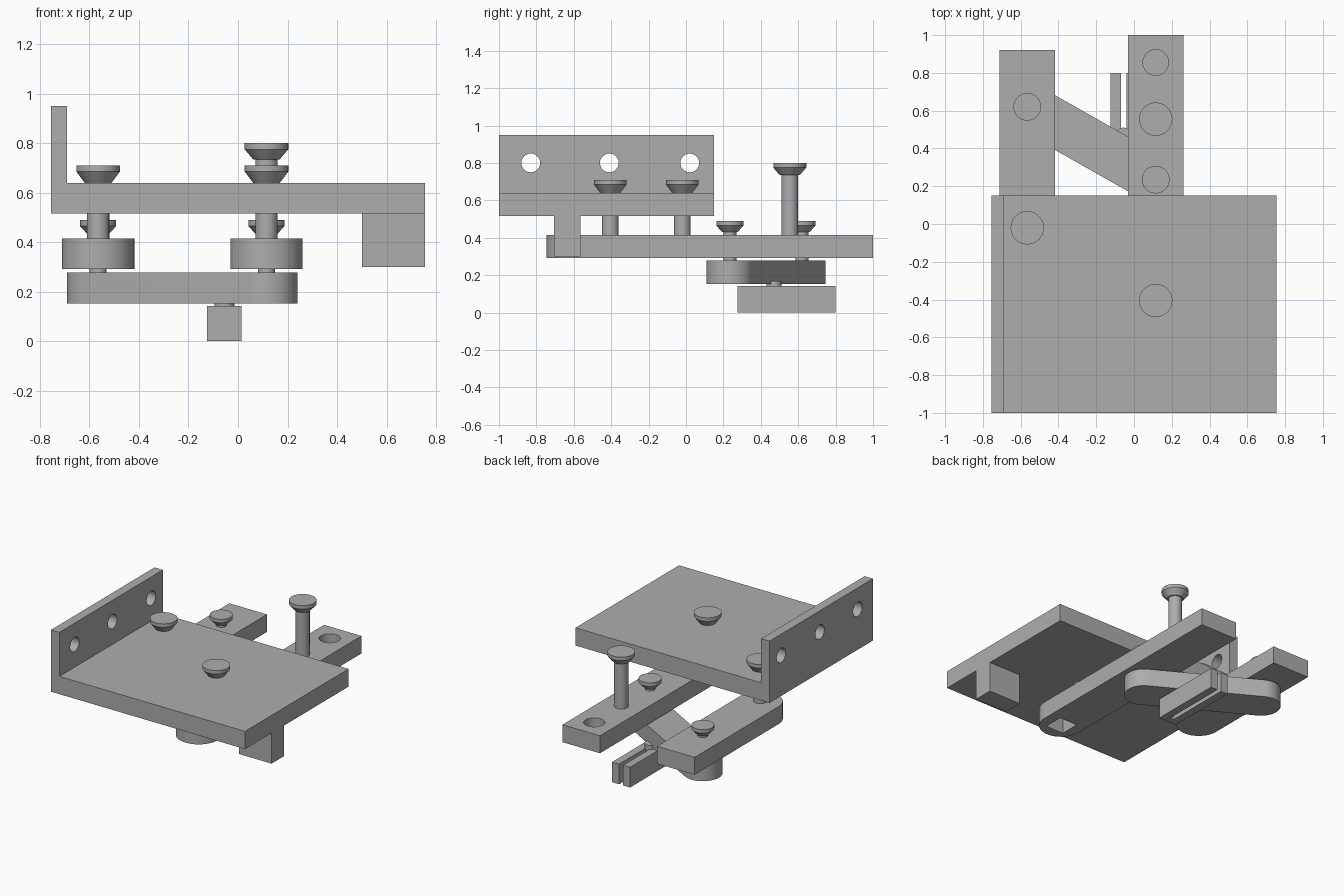
import bpy
import bmesh
from math import sin, cos, pi, atan2, hypot, radians
from mathutils import Matrix

if "Cube" in bpy.data.objects:
    bpy.data.objects.remove(bpy.data.objects["Cube"], do_unlink=True)

GREY = (0.42, 0.42, 0.42, 1)
metal = bpy.data.materials.new("plain_grey")
metal.use_nodes = True
metal.diffuse_color = GREY
metal.node_tree.nodes["Principled BSDF"].inputs["Base Color"].default_value = GREY


def finish(name, bm):
    bmesh.ops.recalc_face_normals(bm, faces=bm.faces)
    mesh = bpy.data.meshes.new(name)
    bm.to_mesh(mesh)
    bm.free()
    mesh.materials.append(metal)
    ob = bpy.data.objects.new(name, mesh)
    bpy.context.collection.objects.link(ob)
    return ob


def activate(ob):
    bpy.ops.object.select_all(action='DESELECT')
    ob.select_set(True)
    bpy.context.view_layer.objects.active = ob


def smooth(ob):
    activate(ob)
    bpy.ops.object.shade_smooth_by_angle(angle=radians(30))


def prism(name, outline, z0, z1):
    """Extrude a flat outline from z0 to z1."""
    bm = bmesh.new()
    face = bm.faces.new([bm.verts.new((x, y, z0)) for x, y in outline])
    top = bmesh.ops.extrude_face_region(bm, geom=[face])["geom"]
    verts = [v for v in top if isinstance(v, bmesh.types.BMVert)]
    bmesh.ops.translate(bm, verts=verts, vec=(0, 0, z1 - z0))
    return finish(name, bm)


def box(name, x0, x1, y0, y1, z0, z1):
    return prism(name, [(x0, y0), (x1, y0), (x1, y1), (x0, y1)], z0, z1)


def arc(cx, cy, r, start, end, n=32):
    return [(cx + r * cos(start + (end - start) * i / n),
             cy + r * sin(start + (end - start) * i / n)) for i in range(n + 1)]


def cylinder(name, x, y, r, z0, z1):
    return prism(name, arc(x, y, r, 0, 2 * pi, 48)[:-1], z0, z1)


def cut(ob, cutter):
    cutter.hide_render = True
    mod = ob.modifiers.new("cut", 'BOOLEAN')
    mod.operation = 'DIFFERENCE'
    mod.solver = 'EXACT'
    mod.object = cutter
    activate(ob)
    bpy.ops.object.modifier_apply(modifier=mod.name)
    bpy.data.objects.remove(cutter, do_unlink=True)


def bolt(name, x, y, bottom, top, shaft, head, height):
    """Flared-head bolt, turned from a half profile."""
    profile = [(0, bottom), (shaft, bottom), (shaft, top - height),
               (shaft * 1.2, top - height), (head, top - 0.025), (head, top), (0, top)]
    bm = bmesh.new()
    verts = [bm.verts.new((r, 0, z)) for r, z in profile]
    edges = [bm.edges.new(pair) for pair in zip(verts, verts[1:])]
    bmesh.ops.spin(bm, geom=verts + edges, axis=(0, 0, 1), cent=(0, 0, 0),
                   angle=2 * pi, steps=48)
    bmesh.ops.remove_doubles(bm, verts=bm.verts, dist=0.0001)
    bmesh.ops.translate(bm, verts=bm.verts, vec=(x, y, 0))
    smooth(finish(name, bm))


LEFT_X, RIGHT_X = -0.565, 0.115    # centre lines of the two arms

# Mounting plate with upright flange: L profile run along y
plate = prism("mounting_plate", [(-0.755, 0.515), (0.755, 0.515), (0.755, 0.64),
                                 (-0.69, 0.64), (-0.69, 0.95), (-0.755, 0.95)], -0.15, 1.0)
plate.data.transform(Matrix.Rotation(pi / 2, 4, 'X'))
for y in (-0.83, -0.41, 0.02):
    hole = cylinder("flange_hole", 0, 0, 0.05, -0.1, 0.1)
    hole.data.transform(Matrix.Translation((-0.72, y, 0.8)) @ Matrix.Rotation(pi / 2, 4, 'Y'))
    cut(plate, hole)
smooth(plate)

# Stop block under the plate
box("stop_block", 0.5, 0.755, -0.705, -0.565, 0.3, 0.515)


# Arms: rounded at the front, square at the back
def arm(name, x, y_round, y_end, r=0.146):
    outline = arc(x, y_round, r, pi, 2 * pi) + [(x + r, y_end), (x - r, y_end)]
    return prism(name, outline, 0.292, 0.415)


short_arm = arm("short_arm", LEFT_X, -0.015, 0.92)
long_arm = arm("long_arm", RIGHT_X, -0.6, 1.0)
cut(long_arm, box("square_hole", 0.045, 0.185, -0.67, -0.53, 0.2, 0.5))
cut(long_arm, cylinder("round_pocket", RIGHT_X, 0.855, 0.068, 0.35, 0.5))
smooth(short_arm)
smooth(long_arm)

# Link joining the arms, rounded at both ends
PIN_A, PIN_B = (LEFT_X, 0.62), (RIGHT_X, 0.235)
dx, dy = PIN_B[0] - PIN_A[0], PIN_B[1] - PIN_A[1]
length = hypot(dx, dy)
link = prism("link", arc(0, 0, 0.126, pi / 2, 1.5 * pi)
             + arc(length, 0, 0.126, -pi / 2, pi / 2), 0.152, 0.278)
link.data.transform(Matrix.Translation((*PIN_A, 0)) @ Matrix.Rotation(atan2(dy, dx), 4, 'Z'))
smooth(link)

# Slotted slider and its pin
prism("slider", [(-0.125, 0.275), (0.015, 0.275), (0.015, 0.80), (-0.04, 0.80),
                 (-0.04, 0.315), (-0.07, 0.315), (-0.07, 0.80), (-0.125, 0.80)], 0, 0.142)
smooth(cylinder("slider_pin", -0.055, 0.47, 0.04, 0.13, 0.17))

# Bolts
bolt("plate_bolt_left", LEFT_X, -0.02, 0.32, 0.71, 0.045, 0.088, 0.07)
bolt("plate_bolt_right", RIGHT_X, -0.405, 0.32, 0.71, 0.045, 0.088, 0.07)
bolt("tall_bolt", RIGHT_X, 0.555, 0.32, 0.80, 0.045, 0.088, 0.065)
bolt("link_bolt_left", *PIN_A, 0.18, 0.49, 0.034, 0.073, 0.06)
bolt("link_bolt_right", *PIN_B, 0.18, 0.49, 0.034, 0.073, 0.06)
